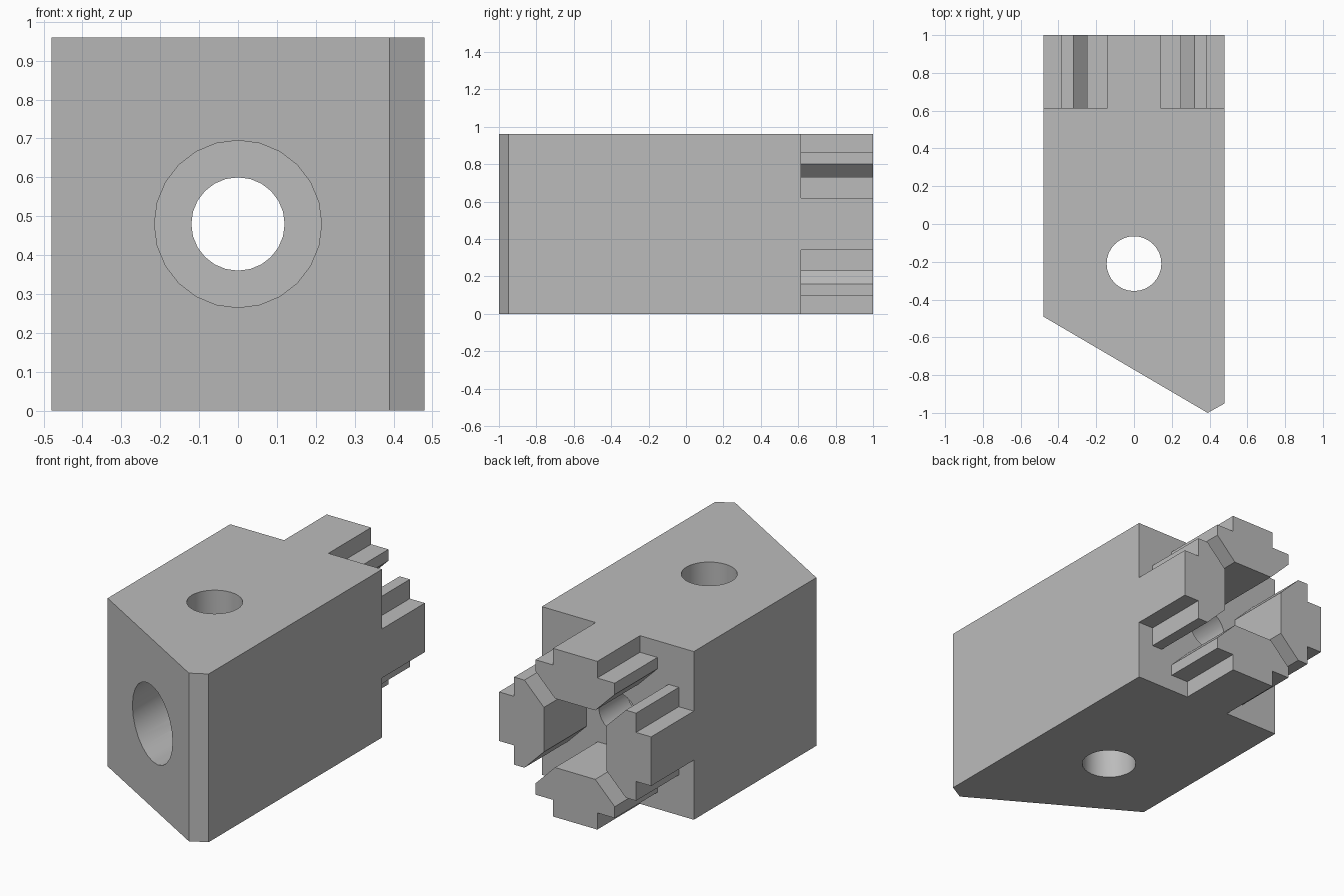
import bpy, bmesh, math
from mathutils import Matrix, Vector

if "Cube" in bpy.data.objects:
    bpy.data.objects.remove(bpy.data.objects["Cube"], do_unlink=True)

grey = bpy.data.materials.new("plain_grey")
grey.use_nodes = True
colour = (0.5, 0.5, 0.5, 1)
grey.diffuse_color = colour
grey.node_tree.nodes["Principled BSDF"].inputs["Base Color"].default_value = colour

HALF = 0.48       # half width, also the height of the bolt axis
SHOULDER = 0.615  # where the body ends and the prongs begin
BACK = 1.0


def prism(name, points, sweep):
    """Closed prism: a planar outline swept along a vector."""
    bm = bmesh.new()
    face = bm.faces.new([bm.verts.new(p) for p in points])
    swept = bmesh.ops.extrude_face_region(bm, geom=[face])["geom"]
    verts = [g for g in swept if isinstance(g, bmesh.types.BMVert)]
    bmesh.ops.translate(bm, verts=verts, vec=sweep)
    bmesh.ops.recalc_face_normals(bm, faces=bm.faces)
    mesh = bpy.data.meshes.new(name)
    bm.to_mesh(mesh)
    bm.free()
    mesh.materials.append(grey)
    obj = bpy.data.objects.new(name, mesh)
    bpy.context.collection.objects.link(obj)
    return obj


def drill(body, centre, radius, sweep, sides):
    """Cut a round hole that starts at centre and runs along sweep."""
    turn = Vector((0, 0, 1)).rotation_difference(Vector(sweep)).to_matrix()
    ring = []
    for i in range(sides):
        a = math.tau * i / sides
        offset = Vector((math.cos(a), math.sin(a), 0)) * radius
        ring.append(Vector(centre) + turn @ offset)
    cutter = prism("hole_cutter", ring, sweep)
    cutter.hide_render = True
    mod = body.modifiers.new("hole", "BOOLEAN")
    mod.operation = "DIFFERENCE"
    mod.solver = "EXACT"
    mod.object = cutter
    bpy.ops.object.select_all(action="DESELECT")
    bpy.context.view_layer.objects.active = body
    body.select_set(True)
    bpy.ops.object.modifier_apply(modifier=mod.name)
    bpy.data.objects.remove(cutter, do_unlink=True)


# Body block with slanted front and small corner chamfer
plan = [(-HALF, SHOULDER), (-HALF, -0.49), (0.39, -1), (HALF, -0.95), (HALF, SHOULDER)]
body = prism("body_block", [(x, y, 0) for x, y in plan], (0, 0, 2 * HALF))

# Bolt bore, counterbore from the front, and vertical cross hole
drill(body, (0, -1.2, HALF), 0.12, (0, 2.4, 0), 24)
drill(body, (0, -1.2, HALF), 0.215, (0, 1.56, 0), 24)
drill(body, (0, -0.21, -0.2), 0.145, (0, 0, 1.4), 32)
bpy.ops.object.shade_smooth_by_angle(angle=math.radians(30))

# Four T-shaped prongs around the bolt axis: (sideways, outward) half outline
half = [(0.14, HALF), (0.14, 0.385), (0.25, 0.385), (0.25, 0.32), (0.127, 0.197)]
outline = half + [(-s, r) for s, r in reversed(half)]
for i, side in enumerate(("top", "left", "bottom", "right")):
    spin = Matrix.Rotation(i * math.pi / 2, 3, "Y")
    points = [spin @ Vector((s, 0, r)) + Vector((0, SHOULDER, HALF)) for s, r in outline]
    prism(side + "_prong", points, (0, BACK - SHOULDER, 0))
